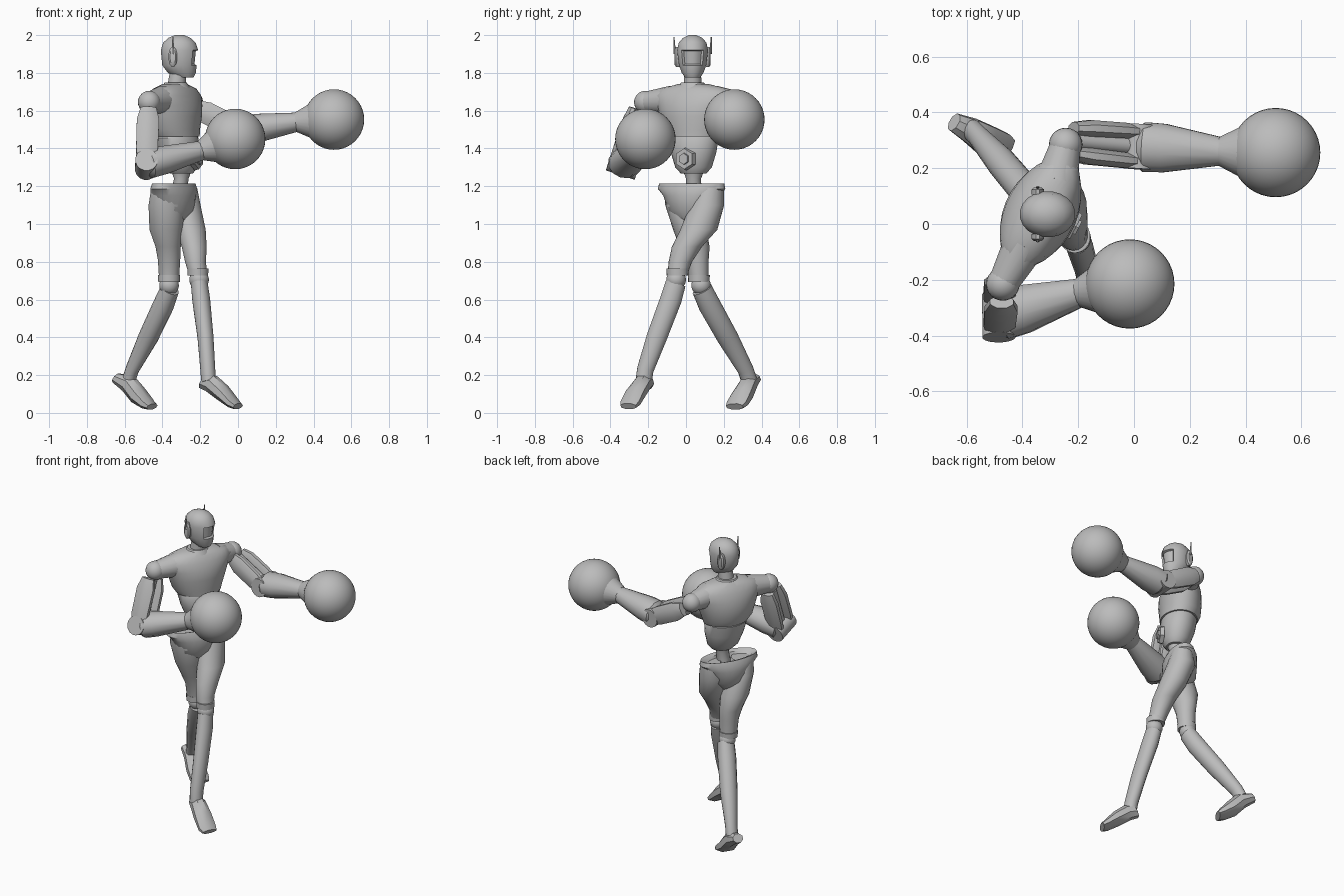
import bpy, bmesh
from math import sin, cos, pi, radians
from mathutils import Vector

cube = bpy.data.objects.get("Cube")
if cube:
    bpy.data.objects.remove(cube, do_unlink=True)

GREY = (0.5, 0.5, 0.5, 1)
grey = bpy.data.materials.new("plain_grey")
grey.use_nodes = True
grey.diffuse_color = GREY
grey.node_tree.nodes["Principled BSDF"].inputs["Base Color"].default_value = GREY

UP = Vector((0, 0, 1))
X = Vector((1, 0, 0))
Y = Vector((0, 1, 0))
TURN = radians(27)
ACROSS = Vector((sin(TURN), cos(TURN), 0))     # along the shoulders
FACING = Vector((cos(TURN), -sin(TURN), 0))    # out of the chest


def finish(name, bm, angle=38):
    bmesh.ops.recalc_face_normals(bm, faces=bm.faces)
    mesh = bpy.data.meshes.new(name)
    bm.to_mesh(mesh)
    bm.free()
    mesh.materials.append(grey)
    mesh.shade_smooth()
    mesh.set_sharp_from_angle(angle=radians(angle))
    obj = bpy.data.objects.new(name, mesh)
    bpy.context.collection.objects.link(obj)
    return obj


def loft(stations, side, axis=None, sides=20):
    """Skin elliptical rings; each station is x, y, z, side radius, other radius."""
    if axis is None:
        axis = Vector(stations[-1][:3]) - Vector(stations[0][:3])
    axis = axis.normalized()
    a = (side - axis * side.dot(axis)).normalized()
    b = axis.cross(a)
    bm = bmesh.new()
    rings = []
    for x, y, z, ra, rb in stations:
        ring = []
        for i in range(sides):
            t = 2 * pi * (i + 0.5) / sides
            ring.append(bm.verts.new(Vector((x, y, z)) + a * ra * cos(t) + b * rb * sin(t)))
        rings.append(ring)
    for low, high in zip(rings, rings[1:]):
        for i in range(sides):
            j = (i + 1) % sides
            bm.faces.new((low[i], low[j], high[j], high[i]))
    bm.faces.new(rings[0])
    bm.faces.new(rings[-1])
    return bm


def tube(name, stations, side=X, axis=None, sides=20):
    return finish(name, loft(stations, side, axis, sides))


def rod(name, start, end, r0, r1=None, sides=16, side=X):
    r1 = r0 if r1 is None else r1
    return tube(name, [(*start, r0, r0), (*end, r1, r1)], side, None, sides)


def ball(name, centre, radius, segments=24):
    bm = bmesh.new()
    bmesh.ops.create_uvsphere(bm, u_segments=segments, v_segments=segments // 2, radius=radius)
    bmesh.ops.translate(bm, verts=bm.verts, vec=centre)
    return finish(name, bm)


# Head with a recessed visor
HX, HY = -0.31, 0.035
head = loft([(-.28, HY, 1.775, .045, .04), (-.297, HY, 1.80, .075, .058),
             (HX, HY, 1.84, .092, .073), (HX, HY, 1.92, .1, .083),
             (HX, HY, 1.96, .087, .074), (HX, HY, 1.985, .06, .052),
             (HX, HY, 2.0, .025, .02)], X, UP, 20)
head.normal_update()
visor = [f for f in head.faces
         if f.normal.x > 0.55 and 1.85 < f.calc_center_median().z < 1.92]
bmesh.ops.inset_region(head, faces=visor, thickness=0.006, depth=-0.012)
finish("head", head)
for label, s in (("left", 1), ("right", -1)):
    y = HY + s * .07
    tube(label + "_ear", [(-.345, y, 1.885, .024, .055), (-.345, y + s * .018, 1.885, .024, .055),
                          (-.345, y + s * .026, 1.885, .015, .042)], X, None, 12)
    rod(label + "_antenna", (-.345, y + s * .025, 1.9), (-.345, y + s * .029, 1.99), .007, .003, 6)

# Neck and torso
rod("neck", (-.33, HY, 1.70), (-.315, HY, 1.81), .05, .045)
tube("collar", [(-.33, HY, 1.72, .085, .075), (-.33, HY, 1.748, .062, .058)], ACROSS, UP)
CX, CY = -0.335, 0.04
tube("chest", [(CX + .01, CY, 1.463, .145, .115), (CX, CY, 1.50, .165, .125),
               (CX, CY, 1.57, .19, .13), (CX, CY, 1.63, .21, .125),
               (CX, CY, 1.68, .23, .105), (CX, CY, 1.715, .195, .085),
               (CX, CY, 1.74, .09, .06)], ACROSS, UP, 28)
tube("abdomen", [(-.30, CY, 1.268, .07, .06), (-.305, CY, 1.30, .10, .085),
                 (-.315, CY, 1.38, .125, .105), (-.325, CY, 1.455, .138, .11),
                 (-.325, CY, 1.47, .13, .1)], ACROSS, UP, 28)
belly = Vector((-.305, CY, 1.345)) + FACING * .085
rod("belly_plate", belly, belly + FACING * .025, .062, .055, 6, ACROSS)
rod("belly_core", belly, belly + FACING * .035, .036, .03, 6, ACROSS)

# Waist and dished pelvis
tube("waist", [(-.30, CY, 1.29, .06, .055), (-.30, CY, 1.24, .04, .038),
               (-.32, CY, 1.13, .045, .045)], ACROSS, UP)
PX, PY = -.34, .03
tube("pelvis", [(PX, PY, 1.0, .05, .05), (PX, PY, 1.07, .13, .1), (PX, PY, 1.15, .16, .105),
                (PX, PY, 1.185, .195, .1), (PX, PY, 1.215, .19, .085),
                (PX, PY, 1.205, .165, .06), (PX, PY, 1.16, .1, .045)], ACROSS, UP, 24)


def arm(label, shoulder, top, elbow, wrist, glove):
    """Shoulder, two-plate upper arm, hinged elbow, forearm and round glove."""
    shoulder, top, elbow, wrist, glove = map(Vector, (shoulder, top, elbow, wrist, glove))
    root = Vector((CX, CY, 1.655)) + ACROSS * (.13 if label == "left" else -.13)
    rod(label + "_shoulder", root, shoulder, .078, .055, 16, UP)
    ball(label + "_shoulder_joint", shoulder, .06)
    rod(label + "_upper_arm_core", top, elbow, .03)
    d = elbow - top
    hinge = (Y - d * Y.dot(d) / d.dot(d)).normalized()
    for part, s in (("outer", 1), ("inner", -1)):
        stations = [(*(top + d * t + hinge * s * off), w, r)
                    for t, off, w, r in ((-.04, .045, .025, .045), (.2, .05, .032, .064),
                                         (.75, .053, .03, .062), (1, .053, .025, .05))]
        tube(f"{label}_{part}_arm_plate", stations, hinge, d, 8)
    rod(label + "_elbow", elbow - hinge * .08, elbow + hinge * .08, .06)
    f = wrist - elbow
    tube(label + "_forearm", [(*(elbow + f * t), ra, rb) for t, ra, rb in
                              ((-.03, .07, .055), (.06, .092, .08), (.3, .09, .078), (1, .052, .052))],
         Y, f, 12)
    g = (glove - wrist).normalized()
    rod(label + "_cuff", wrist - g * .01, wrist + g * .085, .052, .1, 24, Y)
    ball(label + "_glove", glove, .16, 40)


arm("right", (-.47, -.215, 1.645), (-.475, -.24, 1.59), (-.485, -.33, 1.315),
    (-.19, -.245, 1.39), (-.015, -.215, 1.45))
arm("left", (-.245, .285, 1.645), (-.21, .297, 1.61), (.02, .277, 1.495),
    (.315, .26, 1.54), (.508, .256, 1.553))


def leg(label, thigh, knee, shin, foot, foot_side):
    """Shaped thigh with a cuff, ball knee, tapering shin and raised-heel foot."""
    tube(label + "_thigh", thigh, X, Vector((0, 0, -1)), 18)
    x, y, z, ra, rb = thigh[-1]
    tube(label + "_knee_cuff", [(x, y, z + .03, ra + .006, rb + .006),
                                (x, y, z - .008, ra + .005, rb + .005)], X, UP, 18)
    ball(label + "_knee", knee, .052)
    tube(label + "_shin", shin, X, None, 16)
    tube(label + "_foot", foot, Vector(foot_side), None, 8)


leg("right",
    [(-.39, -.045, 1.19, .07, .065), (-.38, -.025, 1.1, .095, .085), (-.38, .02, .97, .09, .088),
     (-.37, .045, .88, .068, .08), (-.365, .06, .81, .06, .06), (-.365, .068, .70, .053, .052)],
    (-.365, .08, .675),
    [(-.36, .085, .655, .05, .055), (-.395, .125, .57, .056, .06), (-.475, .22, .40, .053, .057),
     (-.56, .315, .23, .036, .043), (-.58, .335, .17, .036, .043)],
    [(-.645, .365, .185, .035, .03), (-.58, .332, .155, .05, .05), (-.53, .30, .095, .06, .05),
     (-.48, .272, .05, .064, .034), (-.455, .258, .033, .055, .02)], (.53, .85, 0))
leg("left",
    [(-.275, .13, 1.19, .06, .07), (-.282, .112, 1.1, .085, .09), (-.25, .068, .97, .08, .098),
     (-.232, .005, .88, .067, .08), (-.225, -.03, .80, .056, .062), (-.212, -.045, .735, .05, .053)],
    (-.206, -.052, .705),
    [(-.205, -.055, .685, .045, .055), (-.195, -.08, .60, .048, .058), (-.172, -.155, .40, .043, .055),
     (-.16, -.215, .23, .04, .045), (-.155, -.225, .16, .04, .045)],
    [(-.18, -.205, .168, .04, .045), (-.14, -.228, .155, .05, .05), (-.08, -.265, .105, .058, .045),
     (-.025, -.295, .052, .06, .03), (.0, -.305, .035, .05, .02)], (.47, .88, 0))
